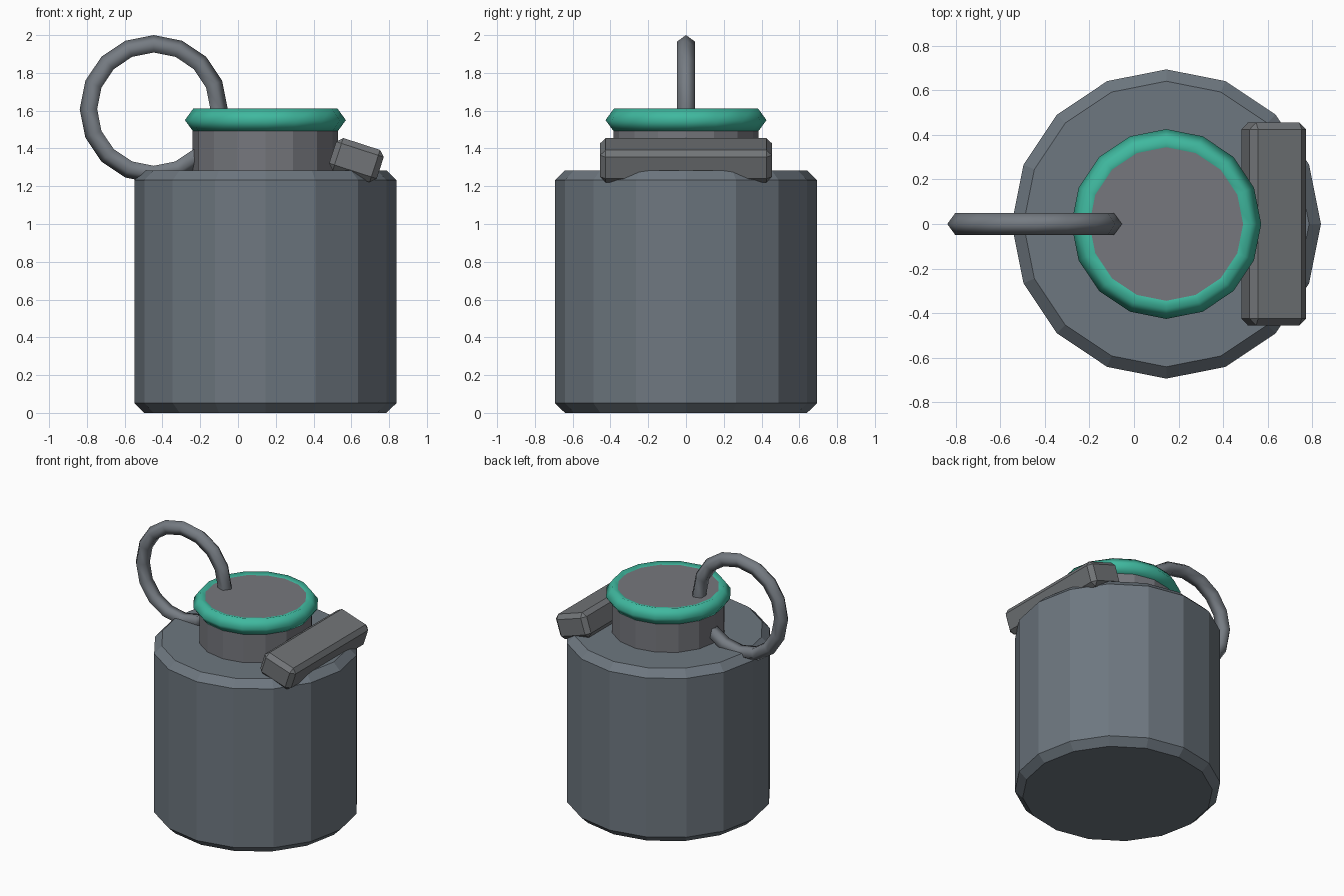
import bpy
from math import radians

if "Cube" in bpy.data.objects:
    bpy.data.objects.remove(bpy.data.objects["Cube"])

CX = 0.145  # axis of the canister


def paint(ob, name, rgb):
    mat = bpy.data.materials.new(name)
    mat.diffuse_color = (*rgb, 1)
    mat.use_nodes = True
    mat.node_tree.nodes["Principled BSDF"].inputs["Base Color"].default_value = mat.diffuse_color
    ob.data.materials.append(mat)


def finish(name, bevel=0.0):
    ob = bpy.context.object
    ob.name = name
    if bevel:
        bpy.ops.object.transform_apply(location=False, rotation=False, scale=True)
        mod = ob.modifiers.new("chamfer", "BEVEL")
        mod.width = bevel
        mod.segments = 1
        mod.limit_method = "ANGLE"
        mod.angle_limit = radians(40)
    return ob


def drum(name, radius, z0, z1, bevel=0.0):
    bpy.ops.mesh.primitive_cylinder_add(vertices=16, radius=radius, depth=z1 - z0,
                                        location=(CX, 0, (z0 + z1) / 2))
    return finish(name, bevel)


def ring(name, major, minor, loc, rot=(0, 0, 0)):
    bpy.ops.mesh.primitive_torus_add(major_segments=16, minor_segments=5,
                                     major_radius=major, minor_radius=minor,
                                     location=loc, rotation=rot)
    bpy.ops.object.shade_smooth()
    return finish(name)


# Chamfered 16-sided body and plain neck
body = drum("body", 0.694, 0, 1.284, 0.052)
paint(body, "slate", (0.155, 0.185, 0.215))
neck = drum("neck", 0.385, 1.23, 1.60)
paint(neck, "neck_grey", (0.18, 0.185, 0.205))

# Coloured collar around the neck top
collar = ring("collar", 0.361, 0.065, (CX, 0, 1.55))
paint(collar, "green", (0.05, 0.48, 0.345))

# Upright pull ring passing through the neck
pull = ring("pull_ring", 0.341, 0.051, (-0.446, 0, 1.608), (radians(90), 0, 0))
paint(pull, "ring_grey", (0.18, 0.2, 0.225))

# Tilted lever block on the shoulder
bpy.ops.mesh.primitive_cube_add(size=1, location=(0.627, 0, 1.338),
                                rotation=(0, radians(18), 0))
bpy.context.object.scale = (0.265, 0.91, 0.18)
lever = finish("lever", 0.03)
paint(lever, "lever_grey", (0.165, 0.175, 0.185))
